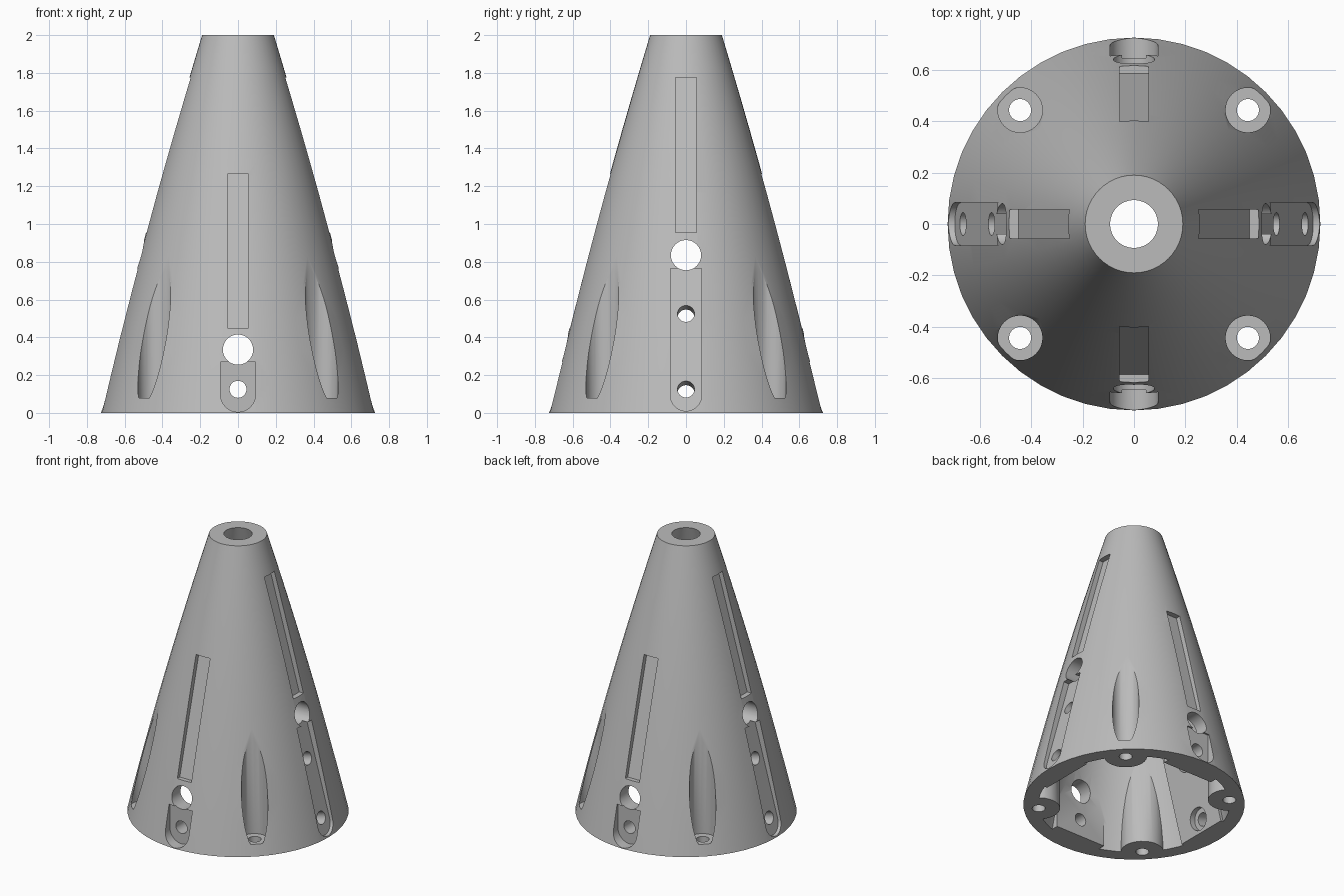
import bpy, bmesh, math
from mathutils import Matrix, Vector

cube = bpy.data.objects.get("Cube")
if cube:
    bpy.data.objects.remove(cube, do_unlink=True)

HEIGHT, BASE_R, TOP_R, BULGE, WALL = 2.0, 0.725, 0.19, 0.07, 0.097
SIDES = 48
SLOPE = 0.278                      # lean of the side faces
QUARTER = math.pi / 2

grey = bpy.data.materials.new("plain_grey")
grey.use_nodes = True
grey.diffuse_color = (0.5, 0.5, 0.5, 1)
grey.node_tree.nodes["Principled BSDF"].inputs["Base Color"].default_value = (0.5, 0.5, 0.5, 1)


def add_object(name, bm):
    bmesh.ops.recalc_face_normals(bm, faces=bm.faces)
    mesh = bpy.data.meshes.new(name)
    bm.to_mesh(mesh)
    bm.free()
    mesh.materials.append(grey)
    obj = bpy.data.objects.new(name, mesh)
    bpy.context.scene.collection.objects.link(obj)
    return obj


def loft(name, rings):
    """Closed solid through a list of equal rings of points."""
    bm = bmesh.new()
    loops = [[bm.verts.new(p) for p in ring] for ring in rings]
    n = len(loops[0])
    for a, b in zip(loops, loops[1:]):
        for i in range(n):
            j = (i + 1) % n
            bm.faces.new((a[i], a[j], b[j], b[i]))
    bm.faces.new(loops[0])
    bm.faces.new(loops[-1])
    return add_object(name, bm)


def lathe(name, profile):
    turn = [2 * math.pi * i / SIDES for i in range(SIDES)]
    return loft(name, [[(r * math.cos(a), r * math.sin(a), z) for a in turn] for r, z in profile])


def rod(name, start, end, radius):
    start, end = Vector(start), Vector(end)
    bm = bmesh.new()
    spin = (end - start).to_track_quat('Z', 'Y').to_matrix().to_4x4()
    bmesh.ops.create_cone(bm, cap_ends=True, segments=32, radius1=radius, radius2=radius,
                          depth=(end - start).length,
                          matrix=Matrix.Translation((start + end) / 2) @ spin)
    return add_object(name, bm)


def block(name, outline, r_in, r_out, slope, angle):
    """Outline across the wall, extruded outward with a leaning floor."""
    turn = Matrix.Rotation(angle, 3, 'Z')
    return loft(name, [[turn @ Vector((r - slope * z, t, z)) for t, z in outline]
                       for r in (r_in, r_out)])


def rect(half, low, high):
    return [(-half, low), (half, low), (half, high), (-half, high)]


def round_bottom(half, low, high, steps=16):
    arc = [(half * math.cos(math.pi * (1 + i / steps)),
            low + half + half * math.sin(math.pi * (1 + i / steps))) for i in range(steps + 1)]
    return arc + [(half, high), (-half, high)]


def cut(target, tool):
    mod = target.modifiers.new("cut", 'BOOLEAN')
    mod.operation, mod.solver, mod.object = 'DIFFERENCE', 'EXACT', tool
    with bpy.context.temp_override(object=target, active_object=target):
        bpy.ops.object.modifier_apply(modifier=mod.name)
    bpy.data.objects.remove(tool, do_unlink=True)


def radius_at(t):
    return BASE_R + (TOP_R - BASE_R) * t + BULGE * t * (1 - t)


# Gently bulged cone and the hollow inside it
levels = [i / 12 for i in range(13)]
body = lathe("cone_shell", [(radius_at(t), HEIGHT * t) for t in levels])
inner = [(radius_at(t) - WALL, HEIGHT * t) for t in levels]
hollow = lathe("hollow", [(inner[0][0], -0.1)] + inner + [(inner[-1][0], 2.1)])

# Screw bosses and mounting pads left standing inside the hollow
corners = [(x, y) for x in (-0.443, 0.443) for y in (-0.443, 0.443)]
for x, y in corners:
    cut(hollow, rod("boss", (x, y, -0.2), (x, y, 1.2), 0.14))
for angle in (0, math.pi):
    cut(hollow, block("side_pad", rect(0.2, -0.2, 0.95), 0.575, 1.0, SLOPE, angle))
    cut(hollow, block("end_pad", rect(0.2, -0.2, 0.5), 0.545, 1.0, 0, angle + QUARTER))
cut(body, hollow)

# Screw pockets with a flat seat and a small hole
for x, y in corners:
    cut(body, rod("screw_pocket", (x, y, 0.08), (x, y, 1.2), 0.087))
    cut(body, rod("screw_hole", (x, y, -0.1), (x, y, 0.2), 0.043))

# Long slots and round-bottomed recesses on the four sides
for angle in (0, math.pi):
    cut(body, block("side_slot", rect(0.056, 0.955, 1.775), 0.721, 1.2, 0.284, angle))
    cut(body, block("side_recess", round_bottom(0.083, 0.01, 0.765), 0.70, 1.2, SLOPE, angle))
    end = angle + QUARTER
    cut(body, block("end_slot", rect(0.056, 0.45, 1.265), 0.7065, 1.2, 0.27, end))
    cut(body, block("end_recess", round_bottom(0.093, 0.005, 0.27), 0.645, 1.2, 0, end))

# Tilted bolt holes with inner counterbores on the sides
for side in (-1, 1):
    normal = Vector((side, 0, SLOPE)).normalized()
    for z in (0.125, 0.525):
        centre = Vector((side * (0.70 - SLOPE * z), 0, z))
        cut(body, rod("bolt_hole", centre - normal * 0.25, centre + normal * 0.1, 0.045))
        cut(body, rod("counterbore", centre - normal * 0.25, centre - normal * 0.08, 0.078))

# Straight through holes
cut(body, rod("side_port", (-1, 0, 0.835), (1, 0, 0.835), 0.08))
cut(body, rod("end_port", (0, -1, 0.335), (0, 1, 0.335), 0.08))
cut(body, rod("end_bolt_hole", (0, -1, 0.125), (0, 1, 0.125), 0.045))

# Smooth shading with crisp edges
bpy.ops.object.select_all(action='DESELECT')
body.select_set(True)
bpy.context.view_layer.objects.active = body
bpy.ops.object.shade_smooth_by_angle(angle=math.radians(30))
